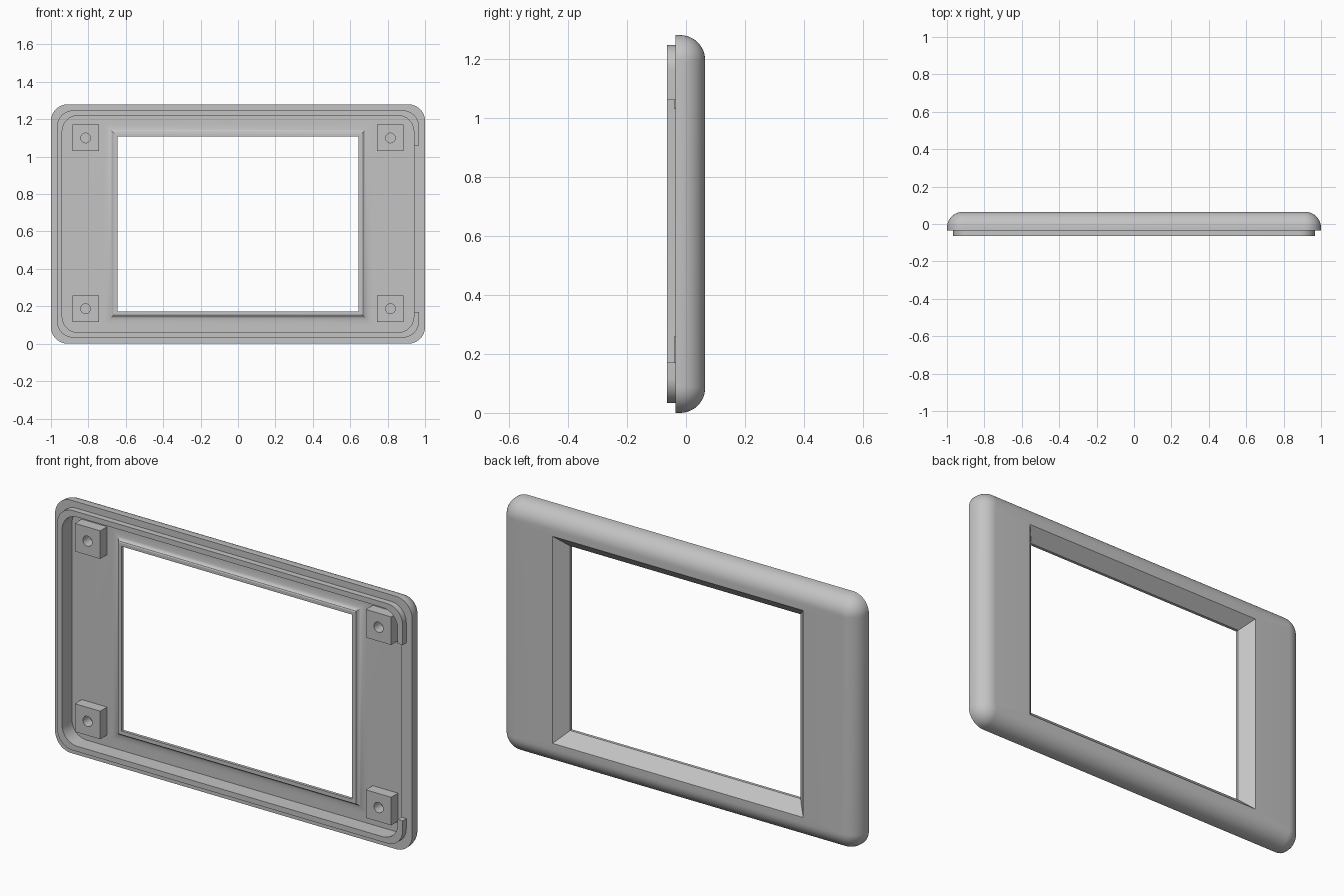
import bpy, bmesh, math

cube = bpy.data.objects.get("Cube")
if cube:
    bpy.data.objects.remove(cube)

grey = bpy.data.materials.new("light_grey_plastic")
grey.use_nodes = True
colour = (0.55, 0.55, 0.55, 1)
grey.diffuse_color = colour
grey.node_tree.nodes["Principled BSDF"].inputs["Base Color"].default_value = colour

MID = 0.64      # height of the frame's centre
FLOOR = 0.015   # depth of the cavity floor
SEAM = -0.035   # front edge of the shell
FRONT = -0.065  # front edge of the lip


def rounded_rect(hw, hh, r, steps=12):
    """Points (x, z) round a rectangle, counter-clockwise from the +x side."""
    pts = []
    for k, (sx, sz) in enumerate([(1, 1), (-1, 1), (-1, -1), (1, -1)]):
        for i in range(steps + 1):
            a = math.pi / 2 * (k + i / steps)
            pts.append((sx * (hw - r) + r * math.cos(a),
                        MID + sz * (hh - r) + r * math.sin(a)))
    return pts


def skin(name, rings, closed=True, loop=True):
    """Bridge rings of (points, y); loop joins the last ring to the first."""
    bm = bmesh.new()
    rows = [[bm.verts.new((x, y, z)) for x, z in pts] for pts, y in rings]
    n = len(rows[0])
    for a in range(len(rows) if loop else len(rows) - 1):
        p, q = rows[a], rows[(a + 1) % len(rows)]
        for i in range(n if closed else n - 1):
            j = (i + 1) % n
            bm.faces.new((p[i], p[j], q[j], q[i]))
    if not closed:
        bm.faces.new([r[0] for r in rows])
        bm.faces.new([r[-1] for r in rows])
    if not loop:
        bm.faces.new(rows[0])
        bm.faces.new(rows[-1])
    bmesh.ops.remove_doubles(bm, verts=bm.verts, dist=1e-5)
    bmesh.ops.recalc_face_normals(bm, faces=bm.faces)
    mesh = bpy.data.meshes.new(name)
    bm.to_mesh(mesh)
    bm.free()
    mesh.materials.append(grey)
    obj = bpy.data.objects.new(name, mesh)
    bpy.context.collection.objects.link(obj)
    bpy.ops.object.select_all(action='DESELECT')
    obj.select_set(True)
    bpy.context.view_layer.objects.active = obj
    bpy.ops.object.shade_smooth_by_angle(angle=math.radians(30))
    return obj


def outline(inset, r):
    return rounded_rect(1 - inset, MID - inset, r)


def window(grow):
    return rounded_rect(0.645 + grow, 0.467 + grow, 0)


# Shell: rolled outer edge, bevelled window, raised window rim, hollow front
R = 0.085
shell = [(outline(0.06, 0.08), SEAM), (outline(0, 0.09), SEAM)]
for i in range(13):
    a = math.pi / 2 * i / 12
    d = R * (1 - math.cos(a))
    shell.append((outline(d, 0.09 - d), 0.065 - R + R * math.sin(a)))
shell += [(window(0.057), 0.065), (window(0), 0.005),
          (window(0), -0.01), (window(0.017), -0.01)]
for i in range(7):
    a = math.pi / 2 * i / 6
    shell.append((window(0.072 - 0.05 * math.cos(a)), FLOOR - 0.022 * (1 - math.sin(a))))
shell.append((outline(0.06, 0.08), FLOOR))
skin("frame_shell", shell)


# Locating lip, open along the +x side
def lip_path(inset):
    hw = 1 - inset
    return [(hw, 1.06)] + outline(inset, 0.085) + [(hw, 0.17)]


outer, inner = lip_path(0.033), lip_path(0.06)
skin("locating_lip", [(outer, SEAM), (outer, FRONT), (inner, FRONT), (inner, SEAM)],
     closed=False)

# Four square screw posts with blind round holes
angles = [math.tau * i / 32 for i in range(32)]
for side, x in (("right", -0.815), ("left", 0.815)):
    for level, z in (("lower", 0.187), ("upper", 1.1)):
        circle = [(x + 0.026 * math.cos(a), z + 0.026 * math.sin(a)) for a in angles]
        square = []
        for a in angles:
            s = 0.071 / max(abs(math.cos(a)), abs(math.sin(a)))
            square.append((x + s * math.cos(a), z + s * math.sin(a)))
        skin(f"{level}_{side}_screw_post",
             [(square, FLOOR + 0.005), (square, -0.04), (circle, -0.04), (circle, FLOOR)],
             loop=False)
